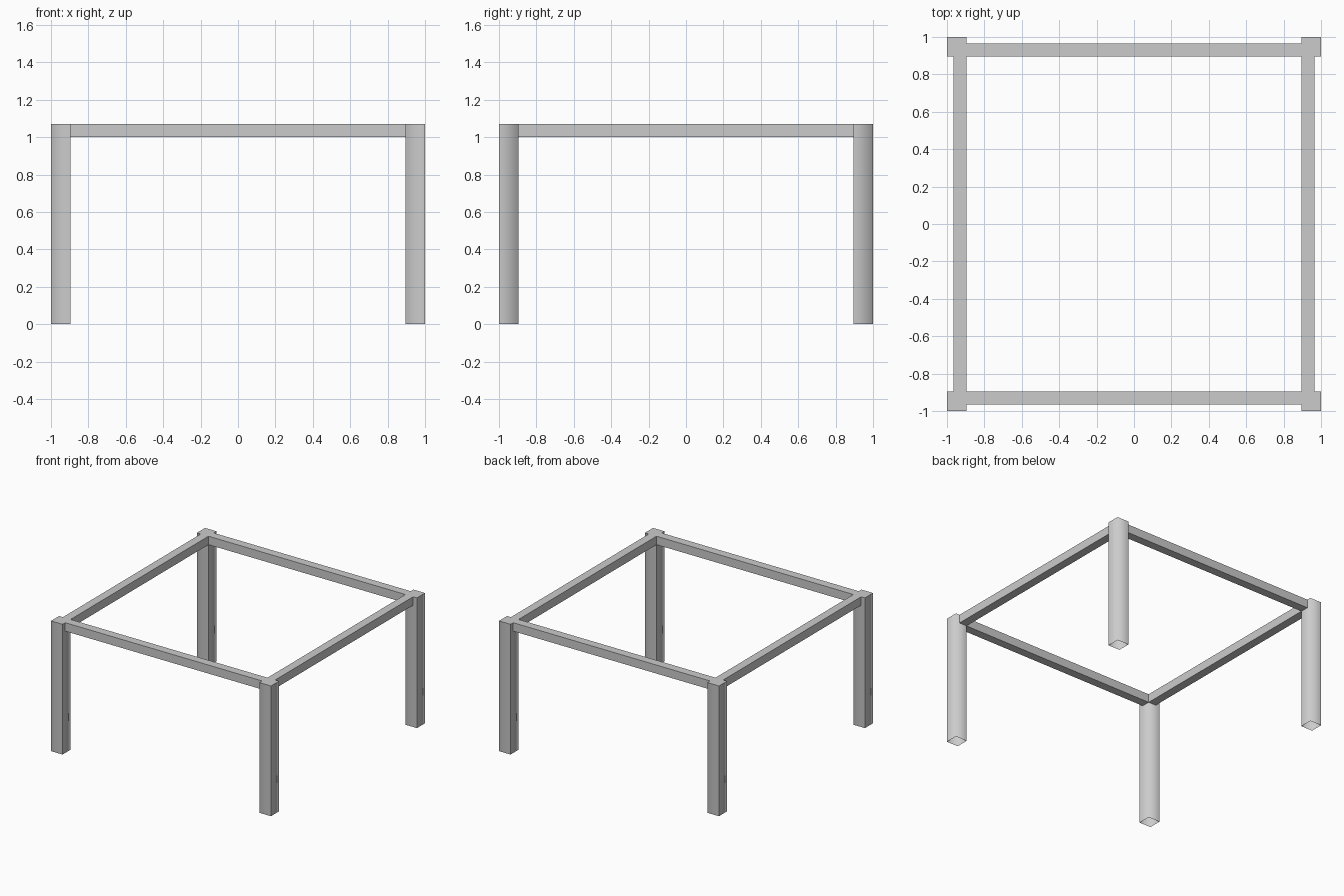
import bpy, bmesh

if "Cube" in bpy.data.objects:
    bpy.data.objects.remove(bpy.data.objects["Cube"])

LEG = 0.105      # leg width
H = 1.07         # total height
RAIL = 0.07      # rail thickness
INNER = 1 - LEG  # inner face of legs and rails


def box(name, lo, hi, open_bottom=False):
    bm = bmesh.new()
    bmesh.ops.create_cube(bm, size=1)
    for v in bm.verts:
        for i in range(3):
            v.co[i] = hi[i] if v.co[i] > 0 else lo[i]
    if open_bottom:
        bm.normal_update()
        bottom = [f for f in bm.faces if f.normal.z < -0.5]
        bmesh.ops.delete(bm, geom=bottom, context='FACES_ONLY')
        # smooth shading around two opposite corners, other edges sharp
        cx, cy = (lo[0] + hi[0]) / 2, (lo[1] + hi[1]) / 2
        for f in bm.faces:
            f.smooth = True
        for e in bm.edges:
            a, b = e.verts
            vertical = abs(a.co.z - b.co.z) > 0.5
            e.smooth = vertical and (a.co.x - cx) * (a.co.y - cy) > 0
    mesh = bpy.data.meshes.new(name)
    bm.to_mesh(mesh)
    bm.free()
    ob = bpy.data.objects.new(name, mesh)
    bpy.context.collection.objects.link(ob)
    return ob


# Four square legs, open underneath
for yname, y in (("front", -1), ("back", INNER)):
    for xname, x in (("left", -1), ("right", INNER)):
        box(f"{yname}_{xname}_leg", (x, y, 0), (x + LEG, y + LEG, H), True)

# Rails between the legs, flush with their inner faces and tops
for name, a in (("front", -INNER - RAIL), ("back", INNER)):
    box(f"{name}_rail", (-INNER, a, H - RAIL), (INNER, a + RAIL, H))
for name, a in (("left", -INNER - RAIL), ("right", INNER)):
    box(f"{name}_rail", (a, -INNER, H - RAIL), (a + RAIL, INNER, H))
